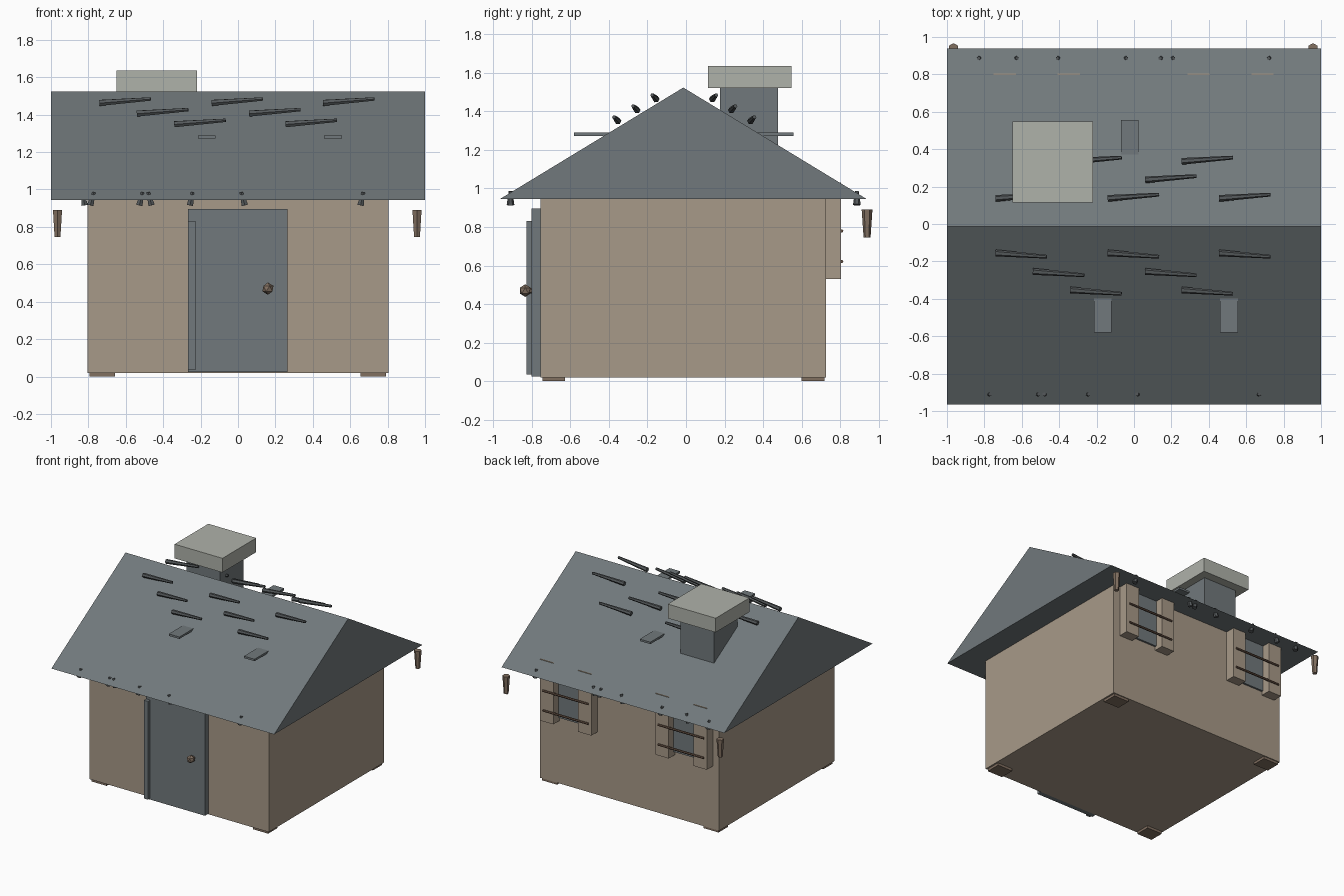
import bpy, bmesh
from mathutils import Vector

if "Cube" in bpy.data.objects:
    bpy.data.objects.remove(bpy.data.objects["Cube"])


def material(name, rgb):
    m = bpy.data.materials.new(name)
    m.diffuse_color = (*rgb, 1)
    m.use_nodes = True
    m.node_tree.nodes["Principled BSDF"].inputs["Base Color"].default_value = m.diffuse_color
    return m


TAN = material("tan plaster", (0.39, 0.32, 0.246))
SLATE = material("slate grey", (0.165, 0.19, 0.2))
STONE = material("pale stone", (0.43, 0.445, 0.40))
BROWN = material("brown wood", (0.22, 0.16, 0.118))
DARK_WOOD = material("dark wood", (0.12, 0.075, 0.052))
DARK_GREY = material("dark grey", (0.09, 0.1, 0.105))


def finish(name, bm, mat):
    bmesh.ops.recalc_face_normals(bm, faces=bm.faces[:])
    me = bpy.data.meshes.new(name)
    bm.to_mesh(me)
    bm.free()
    me.materials.append(mat)
    ob = bpy.data.objects.new(name, me)
    bpy.context.collection.objects.link(ob)
    return ob


def box(name, x, y, z, mat):
    bm = bmesh.new()
    bmesh.ops.create_cube(bm, size=1)
    for v in bm.verts:
        v.co = Vector([(r[0] + r[1]) / 2 + c * (r[1] - r[0])
                       for r, c in zip((x, y, z), v.co)])
    return finish(name, bm, mat)


def rod(name, a, b, r1, r2, mat, sides=6):
    """Tapered rod from a (radius r1) to b (radius r2)."""
    a, b = Vector(a), Vector(b)
    d = b - a
    bm = bmesh.new()
    bmesh.ops.create_cone(bm, cap_ends=True, segments=sides,
                          radius1=r1, radius2=r2, depth=d.length)
    q = Vector((0, 0, 1)).rotation_difference(d)
    for v in bm.verts:
        v.co = q @ v.co + (a + b) / 2
    return finish(name, bm, mat)


# Walls and feet
box("walls", (-0.805, 0.805), (-0.755, 0.725), (0.02, 0.96), TAN)
for x in (-0.795, 0.655):
    for y in (-0.745, 0.6):
        box("foot", (x, x + 0.137), (y, y + 0.118), (0, 0.025), BROWN)

# Roof: solid triangular prism
bm = bmesh.new()
tri = [bm.verts.new((-1, y, z)) for y, z in
       ((-0.965, 0.945), (0.937, 0.945), (-0.014, 1.523))]
f = bm.faces.new(tri)
res = bmesh.ops.extrude_face_region(bm, geom=[f])
for v in res["geom"]:
    if isinstance(v, bmesh.types.BMVert):
        v.co.x = 1
finish("roof", bm, SLATE)

# Chimney
box("chimney_stack", (-0.585, -0.285), (0.176, 0.476), (1.2, 1.53), SLATE)
box("chimney_cap", (-0.65, -0.22), (0.115, 0.548), (1.52, 1.635), STONE)

# Door with hinge strip and knob
box("door", (-0.266, 0.264), (-0.8, -0.74), (0.025, 0.897), SLATE)
box("door_edge_strip", (-0.266, -0.228), (-0.828, -0.79), (0.035, 0.832), SLATE)
rod("knob_stem", (0.16, -0.795, 0.47), (0.16, -0.83, 0.47), 0.014, 0.014, BROWN)
bm = bmesh.new()
bmesh.ops.create_icosphere(bm, subdivisions=1, radius=0.033)
for v in bm.verts:
    v.co += Vector((0.16, -0.834, 0.47))
finish("door_knob", bm, BROWN)

# Back windows: two posts, a pane and two bars each
for c in (-0.52, 0.516):
    for dx in (-0.171, 0.171):
        box("window_post", (c + dx - 0.059, c + dx + 0.059), (0.7, 0.805), (0.53, 1.03), TAN)
    box("window_pane", (c - 0.115, c + 0.115), (0.71, 0.74), (0.56, 1.0), SLATE)
    for z in (0.62, 0.78):
        rod("window_bar", (c - 0.205, 0.807, z), (c + 0.205, 0.807, z), 0.009, 0.009, DARK_WOOD)

# Tapered sticks lying on both roof slopes
for side in (-1, 1):
    y0 = -0.155 if side < 0 else 0.137
    for row, xs in enumerate(((-0.74, -0.14, 0.455), (-0.54, 0.06), (-0.34, 0.255))):
        y = y0 + side * 0.099 * row
        z = 1.463 - 0.057 * row
        for x in xs:
            rod("roof_stick", (x, y, z), (x + 0.274, y + side * 0.02, z + 0.021),
                0.018, 0.010, DARK_GREY)

# Loose level slates sticking out of the roof
for x, y in ((-0.215, -0.58), (0.46, -0.58), (-0.07, 0.36)):
    box("loose_slate", (x, x + 0.095), (y, y + 0.197), (1.273, 1.289), SLATE)

# Pegs through the eaves: top x and sideways lean
FRONT = ((-0.77, -0.02), (-0.51, -0.018), (-0.48, 0.018),
         (-0.243, -0.014), (0.017, 0.02), (0.67, -0.015))
BACK = ((-0.83, 0.01), (-0.625, -0.02), (-0.41, 0.02), (-0.04, -0.015),
        (0.14, 0.018), (0.212, -0.018), (0.72, 0.015))
for y, pegs in ((-0.91, FRONT), (0.886, BACK)):
    for x, lean in pegs:
        rod("eave_peg", (x + lean, y, 0.915), (x, y, 0.985), 0.02, 0.01, DARK_GREY)

# Hanging pegs at the back corners
for x in (-0.965, 0.957):
    rod("corner_peg", (x, 0.939, 0.745), (x, 0.939, 0.89), 0.018, 0.028, BROWN)
